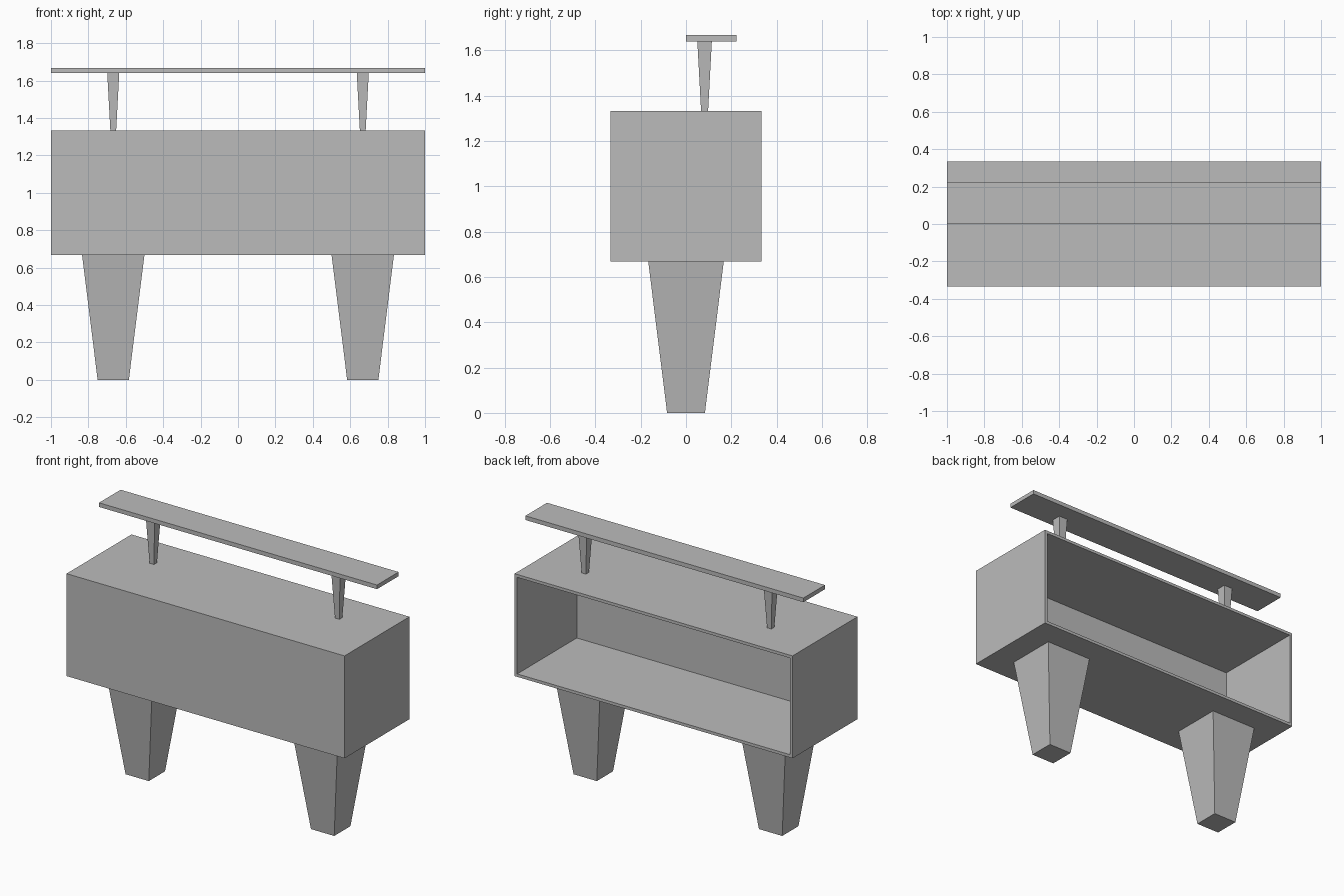
import bpy
import bmesh
from mathutils import Vector

cube = bpy.data.objects.get("Cube")
if cube:
    bpy.data.objects.remove(cube, do_unlink=True)

grey = bpy.data.materials.new("plain_grey")
grey.use_nodes = True
grey.diffuse_color = (0.5, 0.5, 0.5, 1)
grey.node_tree.nodes["Principled BSDF"].inputs["Base Color"].default_value = grey.diffuse_color


def add_object(name, bm):
    bmesh.ops.recalc_face_normals(bm, faces=bm.faces)
    mesh = bpy.data.meshes.new(name)
    bm.to_mesh(mesh)
    bm.free()
    mesh.materials.append(grey)
    obj = bpy.data.objects.new(name, mesh)
    bpy.context.collection.objects.link(obj)
    return obj


def box(center, size):
    bm = bmesh.new()
    bmesh.ops.create_cube(bm, size=1)
    bmesh.ops.scale(bm, vec=size, verts=bm.verts)
    bmesh.ops.translate(bm, vec=center, verts=bm.verts)
    return bm


def tapered_post(name, x, y, z_low, z_high, low_width, high_width):
    """Square post that widens towards the top."""
    bm = box((0, 0, 0), (1, 1, z_high - z_low))
    for v in bm.verts:
        width = high_width if v.co.z > 0 else low_width
        v.co.x *= width
        v.co.y *= width
    bmesh.ops.translate(bm, vec=(x, y, (z_low + z_high) / 2), verts=bm.verts)
    return add_object(name, bm)


# Cabinet: a box hollowed out from the back
BOTTOM, TOP, DEPTH = 0.667, 1.333, 0.667
RIM, FRONT_WALL = 0.027, 0.055
bm = box((0, 0, (BOTTOM + TOP) / 2), (2, DEPTH, TOP - BOTTOM))
back = max(bm.faces, key=lambda f: f.calc_center_median().y)
bmesh.ops.inset_region(bm, faces=[back], thickness=RIM)
pocket = bmesh.ops.extrude_discrete_faces(bm, faces=[back])["faces"][0]
bmesh.ops.translate(bm, vec=Vector((0, FRONT_WALL - DEPTH, 0)), verts=pocket.verts)
add_object("cabinet", bm)

# Legs and shelf posts, one on each side
for side, sign in (("left", 1), ("right", -1)):
    tapered_post(side + "_leg", sign * 0.667, 0, 0, BOTTOM, 0.167, 0.333)
    tapered_post(side + "_shelf_post", sign * 0.667, 0.082, TOP, 1.64, 0.031, 0.064)

# Raised shelf
add_object("top_shelf", box((0, 0.111, 1.653), (2, 0.222, 0.027)))
